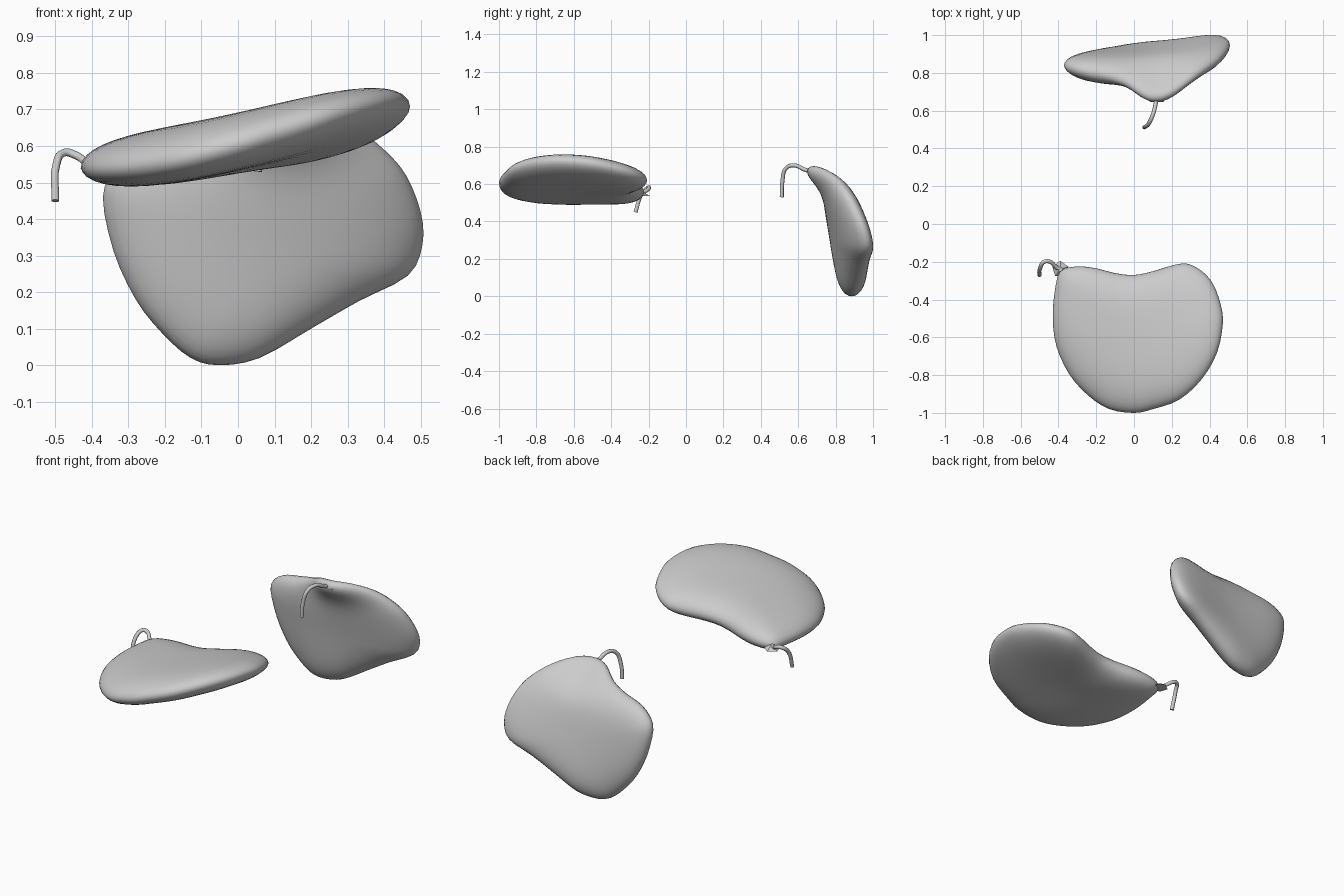
import bpy, bmesh, math
from mathutils import Vector, Matrix

default = bpy.data.objects.get("Cube")
if default:
    bpy.data.objects.remove(default, do_unlink=True)

grey = bpy.data.materials.new("light_grey")
grey.use_nodes = True
colour = (0.6, 0.6, 0.6, 1)
grey.diffuse_color = colour
grey.node_tree.nodes["Principled BSDF"].inputs["Base Color"].default_value = colour


def add_object(name, bm, smooth=True):
    bmesh.ops.recalc_face_normals(bm, faces=bm.faces)
    mesh = bpy.data.meshes.new(name)
    bm.to_mesh(mesh)
    bm.free()
    for face in mesh.polygons:
        face.use_smooth = smooth
    mesh.materials.append(grey)
    obj = bpy.data.objects.new(name, mesh)
    bpy.context.collection.objects.link(obj)
    return obj


def smooth_loop(points, steps=3):
    """Closed Catmull-Rom loop through the outline points."""
    pts = [Vector(p) for p in points]
    n = len(pts)
    loop = []
    for i in range(n):
        a, b, c, d = (pts[(i + k) % n] for k in (-1, 0, 1, 2))
        for j in range(steps):
            t = j / steps
            loop.append(b + (c - a) * t / 2
                        + (a - b * 2.5 + c * 2 - d / 2) * t ** 2
                        + (b * 3 - a - c * 3 + d) * t ** 3 / 2)
    return loop


def pillow(name, outline, centre, height, half, place, rings=12):
    """Rounded, bent leaf body: an outline swept inward on both sides."""
    loop = smooth_loop(outline)
    centre = Vector(centre)
    n = len(loop)
    bm = bmesh.new()

    def ring(s, side):
        thick = half * math.sqrt(max(0, 1 - s ** 4)) * side
        row = []
        for p in loop:
            q = centre.lerp(p, s)
            row.append(bm.verts.new(place(q.x, q.y, height(q.x, q.y) + thick)))
        return row

    def bridge(a, b):
        for i in range(n):
            j = (i + 1) % n
            bm.faces.new((a[i], a[j], b[j], b[i]))

    rim = ring(1, 0)
    for side in (1, -1):
        previous = rim
        for k in range(1, rings):
            row = ring(math.cos(k / rings * math.pi / 2), side)
            bridge(previous, row)
            previous = row
        tip = bm.verts.new(place(centre.x, centre.y,
                                 height(centre.x, centre.y) + half * side))
        for i in range(n):
            bm.faces.new((previous[i], previous[(i + 1) % n], tip))
    return add_object(name, bm)


def stem(prefix, cap_centre, cap_size, path):
    """Flat flared cap on the body and a thin hooked tube."""
    bm = bmesh.new()
    bmesh.ops.create_cone(bm, cap_ends=True, segments=5, radius1=1,
                          radius2=0.3, depth=1,
                          matrix=Matrix.Diagonal((*cap_size, 1)))
    cap = add_object(prefix + "_stem_cap", bm, smooth=False)
    cap.location = cap_centre

    curve = bpy.data.curves.new(prefix + "_stem", 'CURVE')
    curve.dimensions = '3D'
    curve.bevel_depth = 0.011
    curve.bevel_resolution = 2
    curve.use_fill_caps = True
    curve.resolution_u = 5
    spline = curve.splines.new('BEZIER')
    spline.bezier_points.add(len(path) - 1)
    for point, co in zip(spline.bezier_points, path):
        point.co = co
        point.handle_left_type = point.handle_right_type = 'AUTO'
    curve.materials.append(grey)
    obj = bpy.data.objects.new(prefix + "_stem", curve)
    bpy.context.collection.objects.link(obj)


# Front leaf: lies nearly flat, rising toward +x
def front_height(x, y):
    v = y + 0.6
    return (0.61 + 0.2 * x + 0.08 * x * x - 0.2 * x * v
            - 0.03 * v - 0.1 * v * v)


front_outline = [
    (-.39, -.25), (-.3, -.225), (-.2, -.235), (-.1, -.26), (0, -.27),
    (.1, -.25), (.2, -.22), (.28, -.21), (.36, -.25), (.42, -.32),
    (.46, -.43), (.47, -.53), (.44, -.68), (.36, -.82), (.24, -.93),
    (.1, -.98), (0, -1), (-.13, -.98), (-.24, -.91), (-.34, -.8),
    (-.41, -.65), (-.43, -.5), (-.42, -.36)]
pillow("front_leaf", front_outline, (0.02, -0.6), front_height, 0.08,
       lambda u, v, h: (u, v, h))
stem("front", (-.39, -.24, .547), (.045, .045, .02),
     [(-.39, -.24, .547), (-.41, -.23, .553), (-.445, -.2, .575),
      (-.475, -.2, .582), (-.497, -.235, .55), (-.5, -.27, .45)])


# Back leaf: stands upright, its stem lobe hooking forward at the top
def back_depth(x, z):
    u, v = x - 0.08, z - 0.33
    lean = 0.12 * u + 0.25 * u * u - 0.25 * u * v - 0.2 * v - 0.15 * v * v
    hook = 0.09 * math.exp(-(u - 0.04) ** 2 / 0.03 - (v - 0.36) ** 2 / 0.01)
    return 0.858 + lean - hook


back_outline = [
    (-.37, .46), (-.335, .53), (-.26, .575), (-.16, .6), (-.05, .635),
    (.04, .68), (.12, .695), (.22, .69), (.32, .65), (.4, .59), (.46, .52),
    (.5, .42), (.505, .33), (.465, .245), (.33, .175), (.2, .1),
    (.06, .02), (-.05, 0), (-.13, .02), (-.21, .09), (-.28, .18),
    (-.34, .31)]
pillow("back_leaf", back_outline, (0.08, 0.33), back_depth, 0.083,
       lambda u, v, h: (u, h, v))
stem("back", (.12, .665, .672), (.06, .022, .02),
     [(.12, .69, .667), (.115, .64, .675), (.1, .58, .7),
      (.08, .535, .685), (.06, .515, .61), (.055, .512, .53)])
